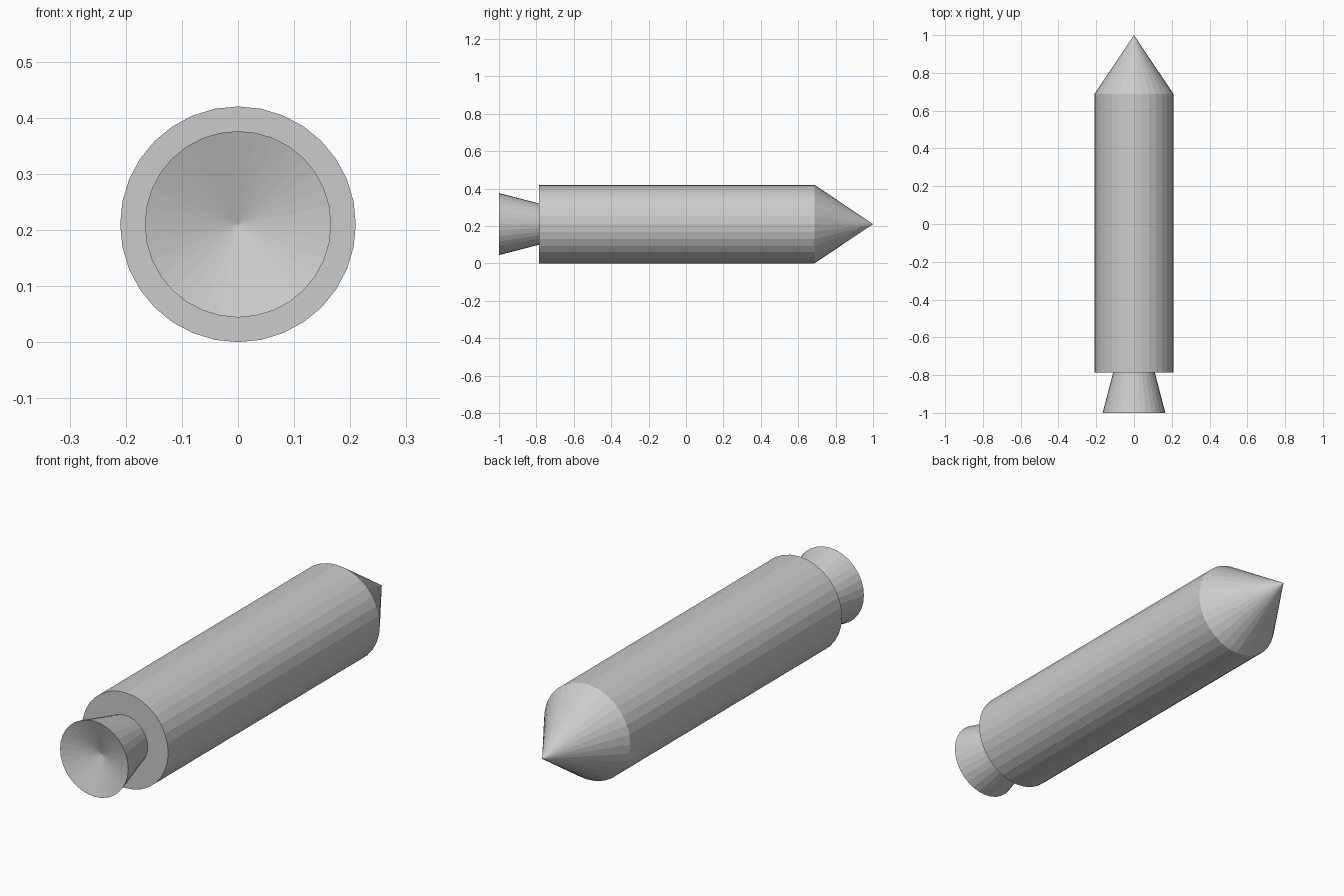
import bpy, bmesh
from math import cos, sin, tau

if "Cube" in bpy.data.objects:
    bpy.data.objects.remove(bpy.data.objects["Cube"])

SIDES = 32
R = 0.21          # hull radius, also the height of the axis


def lathe(name, profile):
    """Spin (radius, y) points around the long axis; radius 0 makes a tip."""
    bm = bmesh.new()
    rings = []
    for r, y in profile:
        if r == 0:
            rings.append([bm.verts.new((0, y, R))])
        else:
            rings.append([bm.verts.new((r * sin(tau * i / SIDES), y,
                                        R + r * cos(tau * i / SIDES)))
                          for i in range(SIDES)])
    for a, b in zip(rings, rings[1:]):
        for i in range(SIDES):
            j = (i + 1) % SIDES
            quad = [a[i % len(a)], a[j % len(a)], b[j % len(b)], b[i % len(b)]]
            bm.faces.new(list(dict.fromkeys(quad)))
    # close open ends with flat caps
    for ring in (rings[0], rings[-1]):
        if len(ring) > 1:
            bm.faces.new(ring)
    bmesh.ops.recalc_face_normals(bm, faces=bm.faces)
    mesh = bpy.data.meshes.new(name)
    bm.to_mesh(mesh)
    bm.free()
    obj = bpy.data.objects.new(name, mesh)
    bpy.context.collection.objects.link(obj)
    return obj


# Hull with its pointed nose
lathe("hull", [(R, -0.785), (R, 0.687), (0, 1.0)])

# Flared exhaust nozzle with a shallow conical hollow
lathe("nozzle", [(0.11, -0.785), (0.166, -1.0), (0, -0.945)])
